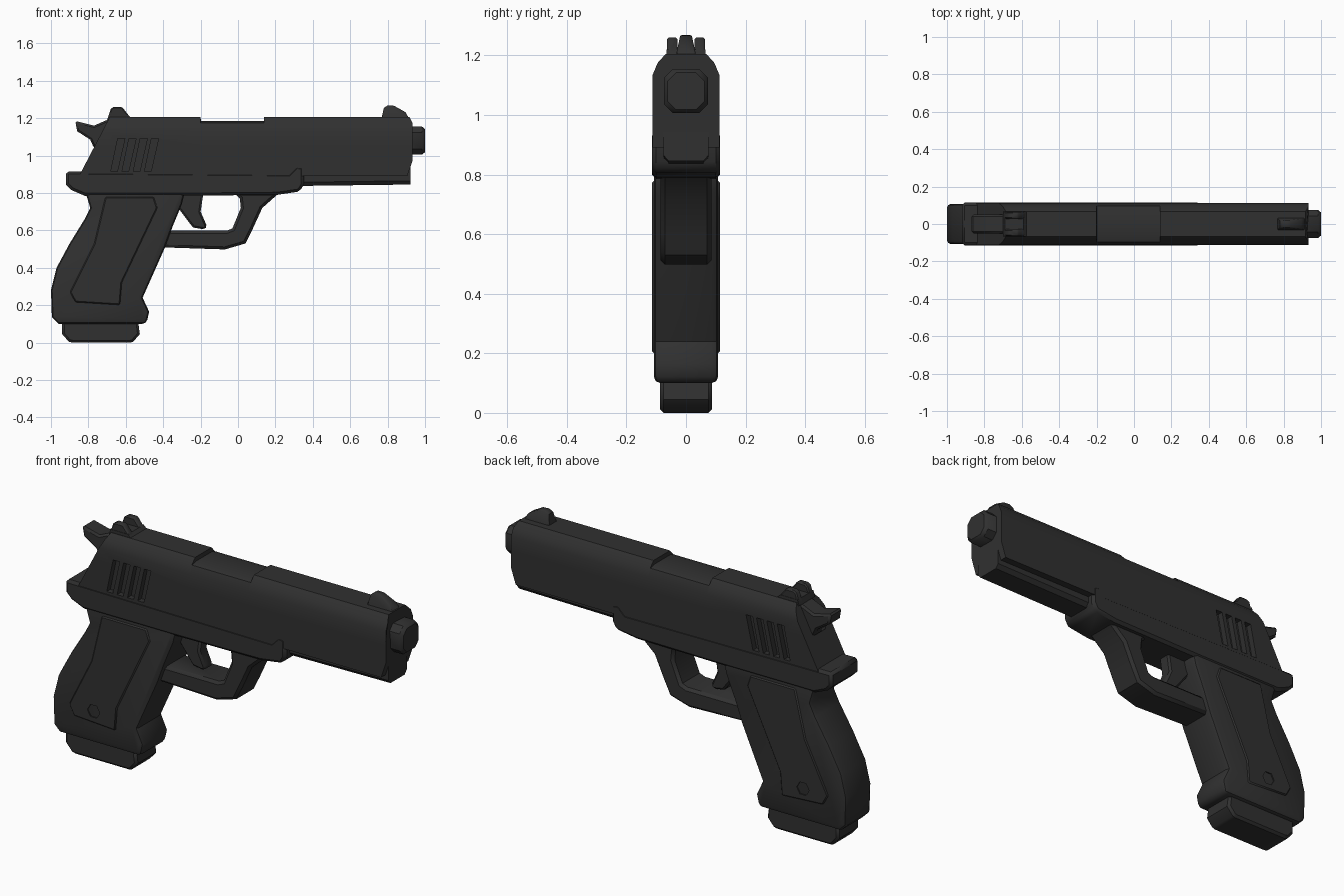
import bpy, bmesh, math
from mathutils import Vector

if "Cube" in bpy.data.objects:
    bpy.data.objects.remove(bpy.data.objects["Cube"])

black = bpy.data.materials.new("matte black")
black.diffuse_color = (0.03, 0.03, 0.03, 1)
black.use_nodes = True
black.node_tree.nodes["Principled BSDF"].inputs["Base Color"].default_value = black.diffuse_color


def finish(name, bm, bevel=0.0, segments=1, angle=50):
    """Turn a bmesh into a named object with optional bevel and smooth shading."""
    bmesh.ops.recalc_face_normals(bm, faces=bm.faces)
    me = bpy.data.meshes.new(name)
    bm.to_mesh(me)
    bm.free()
    me.materials.append(black)
    ob = bpy.data.objects.new(name, me)
    bpy.context.collection.objects.link(ob)
    bpy.context.view_layer.objects.active = ob
    bpy.ops.object.select_all(action='DESELECT')
    ob.select_set(True)
    if bevel:
        m = ob.modifiers.new("bevel", 'BEVEL')
        m.width = bevel
        m.segments = segments
        m.limit_method = 'ANGLE'
        m.angle_limit = math.radians(angle)
        bpy.ops.object.modifier_apply(modifier=m.name)
    bpy.ops.object.shade_smooth_by_angle(angle=math.radians(40))
    return ob


def add_prism(bm, pts, y0, y1):
    """Side-view outline (x, z) extruded across y."""
    a = [bm.verts.new((x, y0, z)) for x, z in pts]
    b = [bm.verts.new((x, y1, z)) for x, z in pts]
    bm.faces.new(a)
    bm.faces.new(b[::-1])
    for i in range(len(pts)):
        j = (i + 1) % len(pts)
        bm.faces.new((a[i], b[i], b[j], a[j]))


def prism(name, pts, y0, y1, bevel=0.0, segments=1, angle=50):
    bm = bmesh.new()
    add_prism(bm, pts, y0, y1)
    return finish(name, bm, bevel, segments, angle)


def loft(name, rings, bevel=0.0):
    """Skin closed rings of equal length and cap both ends."""
    bm = bmesh.new()
    vs = [[bm.verts.new(p) for p in r] for r in rings]
    n = len(vs[0])
    for a, b in zip(vs, vs[1:]):
        for i in range(n):
            j = (i + 1) % n
            bm.faces.new((a[i], a[j], b[j], b[i]))
    bm.faces.new(vs[0])
    bm.faces.new(vs[-1])
    return finish(name, bm, bevel)


def cut(ob, cutter):
    m = ob.modifiers.new("cut", 'BOOLEAN')
    m.operation = 'DIFFERENCE'
    m.solver = 'EXACT'
    m.object = cutter
    bpy.context.view_layer.objects.active = ob
    bpy.ops.object.modifier_apply(modifier=m.name)
    bpy.data.objects.remove(cutter)
    bpy.ops.object.select_all(action='DESELECT')
    ob.select_set(True)
    bpy.ops.object.shade_smooth_by_angle(angle=math.radians(40))


# slide: chamfered section with slanted rear and lowered ejection port
half = [(0.112, 0.89), (0.112, 0.97), (0.112, 1.06), (0.112, 1.135), (0.095, 1.175), (0.068, 1.205)]
section = half + [(-y, z) for y, z in reversed(half)]


def rear_x(z):
    return -0.85 + (z - 0.89) * 0.52


def ring(xf, top=9.0):
    return [Vector((xf(z) if callable(xf) else xf, y, min(z, top - 0.004 * (z < 1.19)))) for y, z in section]


slide = loft("slide", [
    ring(rear_x), ring(-0.2), ring(-0.198, 1.184), ring(0.138, 1.184), ring(0.14),
    ring(0.9), ring(lambda z: 0.905 if z < 0.96 else (0.918 if z > 1.19 else 0.932))])

# grip serrations cut in both slide sides
bm = bmesh.new()
for i in range(4):
    x = -0.625 + i * 0.06
    slot = [(x - 0.055, 0.915), (x - 0.02, 0.915), (x + 0.02, 1.09), (x - 0.018, 1.09)]
    for s in (-1, 1):
        add_prism(bm, slot, s * 0.082, s * 0.15)
cut(slide, finish("serration_cutter", bm))

# barrel: rounded square muzzle with a six-sided bore
def muzzle(x, h, c):
    q = [(h, -h + c), (h, h - c), (h - c, h), (-h + c, h), (-h, h - c), (-h, -h + c), (-h + c, -h), (h - c, -h)]
    return [(x, y, 1.08 + z) for y, z in q]


barrel = loft("barrel", [muzzle(0.85, 0.074, 0.03), muzzle(0.985, 0.074, 0.03), muzzle(1.0, 0.062, 0.028)])
bm = bmesh.new()
bmesh.ops.create_cone(bm, cap_ends=True, segments=6, radius1=0.034, radius2=0.042, depth=0.16)
for v in bm.verts:
    v.co = Vector((0.99 + v.co.z, v.co.x, 1.085 + v.co.y))
cut(barrel, finish("bore_cutter", bm))

# dust cover under the barrel
cover = [(0.076, 0.975), (0.076, 0.865), (0.058, 0.845), (-0.058, 0.845), (-0.076, 0.865), (-0.076, 0.975)]
loft("dust_cover", [[(x, y, z - (0.008 if x < 0.5 and z < 0.9 else 0)) for y, z in cover] for x in (0.28, 0.922)])

# frame rail with rear tang
prism("frame_rail", [(-0.92, 0.915), (-0.92, 0.845), (-0.89, 0.815), (-0.82, 0.785), (-0.3, 0.785),
                     (0.21, 0.79), (0.33, 0.808), (0.352, 0.845), (0.352, 0.94), (0.31, 0.945),
                     (0.27, 0.905)], -0.114, 0.114, 0.014)

# grip
prism("grip", [(-0.82, 0.82), (-0.79, 0.72), (-0.82, 0.66), (-0.90, 0.53), (-0.97, 0.40), (-1.0, 0.28),
               (-0.995, 0.135), (-0.96, 0.10), (-0.49, 0.10), (-0.475, 0.165), (-0.51, 0.24),
               (-0.39, 0.51), (-0.35, 0.62), (-0.3, 0.74), (-0.28, 0.82)], -0.108, 0.108, 0.022, 2)

# trigger guard, open towards the frame
prism("trigger_guard", [(-0.43, 0.51), (-0.07, 0.498), (0.04, 0.53), (0.075, 0.60), (0.13, 0.72),
                        (0.22, 0.80), (-0.02, 0.80), (0.01, 0.77), (0.015, 0.72), (-0.03, 0.61),
                        (-0.06, 0.598), (-0.40, 0.598)], -0.085, 0.085, 0.014)

# trigger
prism("trigger", [(-0.34, 0.80), (-0.32, 0.72), (-0.26, 0.64), (-0.24, 0.615), (-0.18, 0.605),
                  (-0.165, 0.62), (-0.20, 0.70), (-0.185, 0.80)], -0.035, 0.035, 0.01)

# magazine base
prism("magazine_base", [(-0.94, 0.12), (-0.94, 0.045), (-0.905, 0.005), (-0.885, 0), (-0.575, 0),
                        (-0.56, 0.005), (-0.525, 0.045), (-0.535, 0.12)], -0.087, 0.087, 0.012)

# grip panels and screws on both sides
panel = [(-0.71, 0.78), (-0.45, 0.78), (-0.43, 0.72), (-0.62, 0.32), (-0.63, 0.20), (-0.87, 0.215),
         (-0.90, 0.27), (-0.77, 0.53)]
for s, side in ((-1, "front"), (1, "back")):
    p = prism("grip_panel_" + side, panel, s * 0.09, s * 0.114, 0.007)
    screw = [(-0.755 + 0.036 * math.cos(k * math.pi / 3), 0.27 + 0.036 * math.sin(k * math.pi / 3)) for k in range(6)]
    cut(p, prism("screw_cutter", screw, s * 0.104, s * 0.13))

# hammer
prism("hammer", [(-0.87, 1.185), (-0.77, 1.16), (-0.69, 1.195), (-0.66, 1.05), (-0.77, 1.04),
                 (-0.79, 1.085), (-0.86, 1.13)], -0.05, 0.05, 0.01)

# rear sight: base with two posts
prism("rear_sight_base", [(-0.70, 1.19), (-0.69, 1.22), (-0.59, 1.22), (-0.56, 1.19)], -0.066, 0.066)
for s, side in ((-1, "front"), (1, "back")):
    prism("rear_sight_post_" + side, [(-0.70, 1.19), (-0.68, 1.25), (-0.665, 1.26), (-0.62, 1.26), (-0.565, 1.19)],
          s * 0.028, s * 0.064, 0.006)

# front sight, narrowing upwards
bm = bmesh.new()
add_prism(bm, [(0.765, 1.19), (0.78, 1.255), (0.80, 1.268), (0.835, 1.266), (0.895, 1.232), (0.92, 1.19)], -0.036, 0.036)
for v in bm.verts:
    v.co.y *= 1 - 6 * max(0, v.co.z - 1.19)
finish("front_sight", bm, 0.004)
